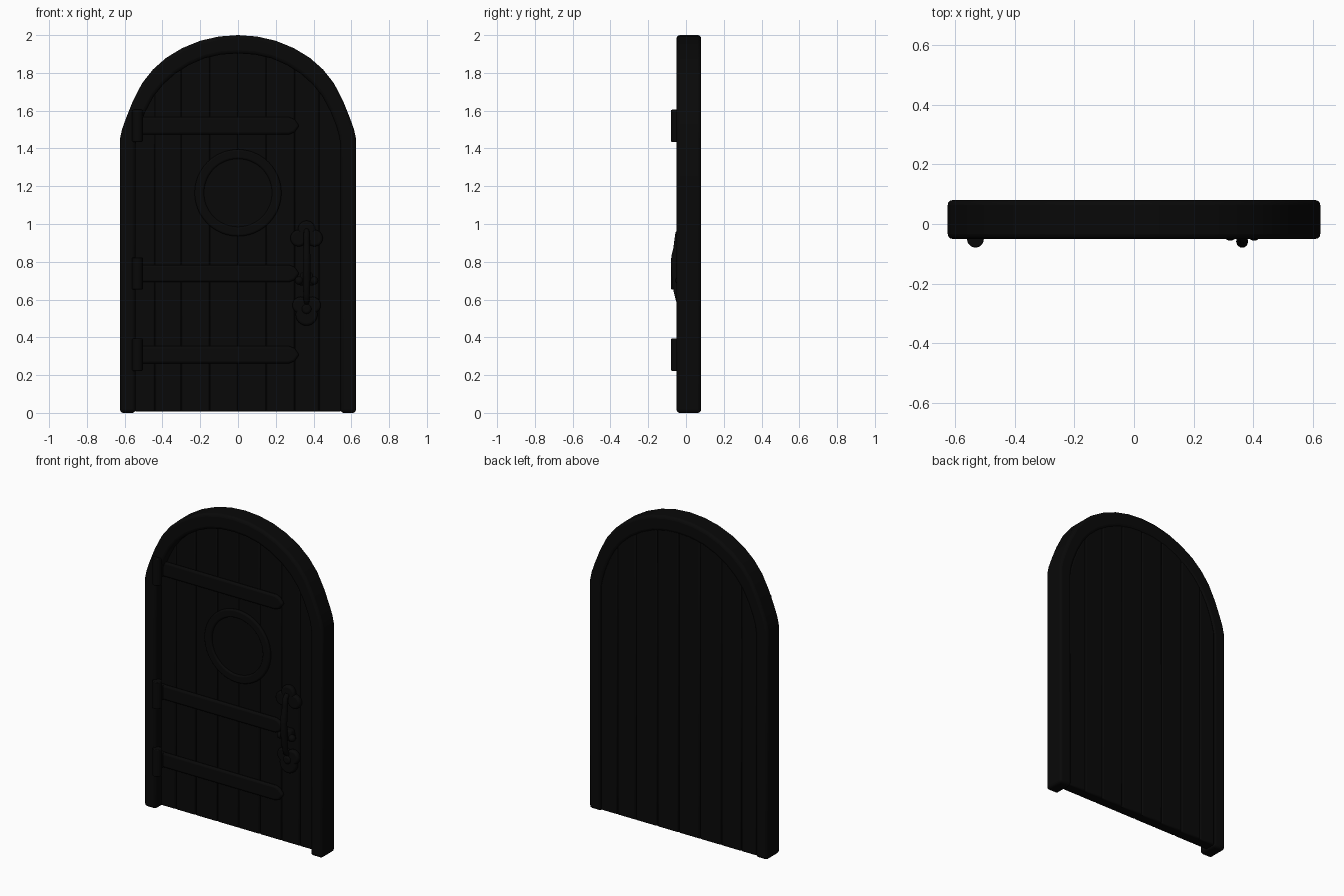
import bpy, bmesh, math

cube = bpy.data.objects.get("Cube")
if cube:
    bpy.data.objects.remove(cube)

soot = bpy.data.materials.new("soot_black")
soot.use_nodes = True
COLOUR = (0.0025, 0.0025, 0.0025, 1)
soot.diffuse_color = COLOUR
soot.node_tree.nodes["Principled BSDF"].inputs["Base Color"].default_value = COLOUR


def finish(obj, bevel=0.0, segments=2):
    """Material, softened edges and shading."""
    obj.data.materials.clear()
    obj.data.materials.append(soot)
    if bevel:
        mod = obj.modifiers.new("soft_edges", 'BEVEL')
        mod.width, mod.segments = bevel, segments
        mod.limit_method = 'ANGLE'
        mod.angle_limit = math.radians(40)
    bpy.ops.object.select_all(action='DESELECT')
    obj.select_set(True)
    bpy.context.view_layer.objects.active = obj
    bpy.ops.object.shade_smooth_by_angle(angle=math.radians(40))
    return obj


def slab(name, faces, front, back, bevel=0.0, segments=2):
    """Extrude flat x/z polygons from front to back."""
    bm = bmesh.new()
    for pts in faces:
        bm.faces.new([bm.verts.new((x, front, z)) for x, z in pts])
    bmesh.ops.remove_doubles(bm, verts=bm.verts, dist=1e-5)
    out = bmesh.ops.extrude_face_region(bm, geom=bm.faces[:])
    verts = [v for v in out["geom"] if isinstance(v, bmesh.types.BMVert)]
    bmesh.ops.translate(bm, verts=verts, vec=(0, back - front, 0))
    bmesh.ops.recalc_face_normals(bm, faces=bm.faces)
    mesh = bpy.data.meshes.new(name)
    bm.to_mesh(mesh)
    bm.free()
    obj = bpy.data.objects.new(name, mesh)
    bpy.context.collection.objects.link(obj)
    return finish(obj, bevel, segments)


def circle(x, z, r, n=32):
    return [(x + r * math.cos(i * math.tau / n), z + r * math.sin(i * math.tau / n))
            for i in range(n)]


def tube(name, points, radii):
    """Smooth bar of varying thickness along a path."""
    data = bpy.data.curves.new(name, 'CURVE')
    data.dimensions = '3D'
    data.bevel_depth, data.bevel_resolution = 1.0, 3
    data.use_fill_caps = True
    line = data.splines.new('POLY')
    line.points.add(len(points) - 1)
    for p, co, r in zip(line.points, points, radii):
        p.co, p.radius = (*co, 1), r
    obj = bpy.data.objects.new(name, data)
    bpy.context.collection.objects.link(obj)
    bpy.ops.object.select_all(action='DESELECT')
    obj.select_set(True)
    bpy.context.view_layer.objects.active = obj
    bpy.ops.object.convert(target='MESH')
    return finish(bpy.context.object)


def arch(half):
    """Mirror half an arch, round it between its points and add straight legs."""
    pts = half + [(-x, z) for x, z in reversed(half[:-1])]
    result = [(half[0][0], 0)]
    for a, b, c, d in zip(pts, pts[1:], pts[2:], pts[3:]):
        result += [b, tuple((9 * (q + r) - p - s) / 16 for p, q, r, s in zip(a, b, c, d))]
    return result + [pts[-2], (-half[0][0], 0)]


# Arched frame
outer = arch([(.625, 1.34), (.625, 1.45), (.593, 1.56), (.508, 1.745),
              (.38, 1.88), (.2, 1.97), (0, 2)])
inner = arch([(.542, 1.32), (.542, 1.42), (.52, 1.52), (.447, 1.675),
              (.333, 1.795), (.175, 1.878), (0, 1.903)])
slab("arched_frame", [(outer[i], outer[i + 1], inner[i + 1], inner[i])
                      for i in range(len(outer) - 1)], -.05, .08, .017, 3)


# Planks cut to the arch, with a backing sheet behind the joints
def arch_height(x):
    for (x0, z0), (x1, z1) in zip(inner[1:], inner[2:-1]):
        if x1 <= x <= x0 and x0 > x1:
            return z0 + (z1 - z0) * (x0 - x) / (x0 - x1)
    return inner[1][1]


BOTTOM = .008
PLANK = .004
joints = [-.548, -.44, -.30, -.15, 0, .15, .30, .43, .548]
for i, (a, b) in enumerate(zip(joints, joints[1:])):
    a, b = a + .001, b - .001
    inside = sorted(x for x, z in inner[1:-1] if a + .01 < x < b - .01)
    top = [(x, arch_height(x) + .012) for x in [a] + inside + [b]]
    slab(f"plank_{i + 1}", [[(b, BOTTOM), (a, BOTTOM)] + top], PLANK, .075, .007)
slab("plank_backing", [[(-.54, BOTTOM)] + list(reversed(inner[1:-1])) + [(.54, BOTTOM)]],
     PLANK + .009, .066)

# Round window: pane and ring
slab("window_pane", [circle(0, 1.165, .19, 48)], PLANK - .005, PLANK + .005)
rim, hole = circle(0, 1.165, .23, 48), circle(0, 1.165, .18, 48)
slab("window_ring", [(rim[i - 1], rim[i], hole[i], hole[i - 1]) for i in range(48)],
     -.014, PLANK + .005, .009, 3)

# Hinges: strap with pointed tip and a barrel pin
for label, z in (("top", 1.52), ("middle", .738), ("bottom", .308)):
    half = [(-.53, .046), (.27, .046), (.30, .034), (.325, 0)]
    strap = half + [(x, -h) for x, h in reversed(half[:-1])]
    slab(f"{label}_hinge_strap", [[(x, z + h) for x, h in strap]],
         -.018, PLANK + .005, .012, 3)
    bpy.ops.mesh.primitive_cylinder_add(vertices=20, radius=.028, depth=.17,
                                        location=(-.532, -.051, z))
    pin = bpy.context.object
    pin.name = f"{label}_hinge_pin"
    finish(pin, .004)
    slab(f"{label}_hinge_knuckle", [[(-.55, z - .046), (-.514, z - .046),
                                     (-.514, z + .046), (-.55, z + .046)]],
         -.045, PLANK + .005, .004)

# Handle: three-lobed plates, bowed grip, knuckles and keyhole stud
HX = .363


def boss(name, dx, z, r, front):
    slab(name, [circle(HX + dx, z, r, 24)], front, PLANK + .005, .012, 3)


for side, s in (("left", 1), ("right", -1)):
    boss(f"upper_plate_{side}_lobe", s * .042, .925, .044, -.026)
    boss(f"lower_plate_{side}_lobe", s * .03, .57, .045, -.026)
    bpy.ops.mesh.primitive_uv_sphere_add(segments=20, ring_count=12, radius=.022,
                                         location=(HX + s * .04, -.034, .70))
    knuckle = bpy.context.object
    knuckle.name = f"handle_{side}_knuckle"
    finish(knuckle)
boss("upper_plate_top_lobe", 0, .972, .046, -.026)
boss("lower_plate_bottom_lobe", 0, .52, .058, -.026)
boss("lower_plate_stud", 0, .55, .026, -.036)
slab("handle_collar", [[(HX - .045, .675), (HX + .045, .675),
                        (HX + .03, .745), (HX - .03, .745)]], -.042, PLANK + .005, .012, 3)

path = [(.965, -.025), (.95, -.042), (.91, -.046), (.87, -.05), (.83, -.058), (.79, -.06),
        (.73, -.057), (.67, -.053), (.63, -.046), (.60, -.04), (.585, -.02)]
tube("handle_grip", [(HX, y, z) for z, y in path],
     [.014, .016, .017, .018, .020, .020, .020, .019, .017, .016, .014])
